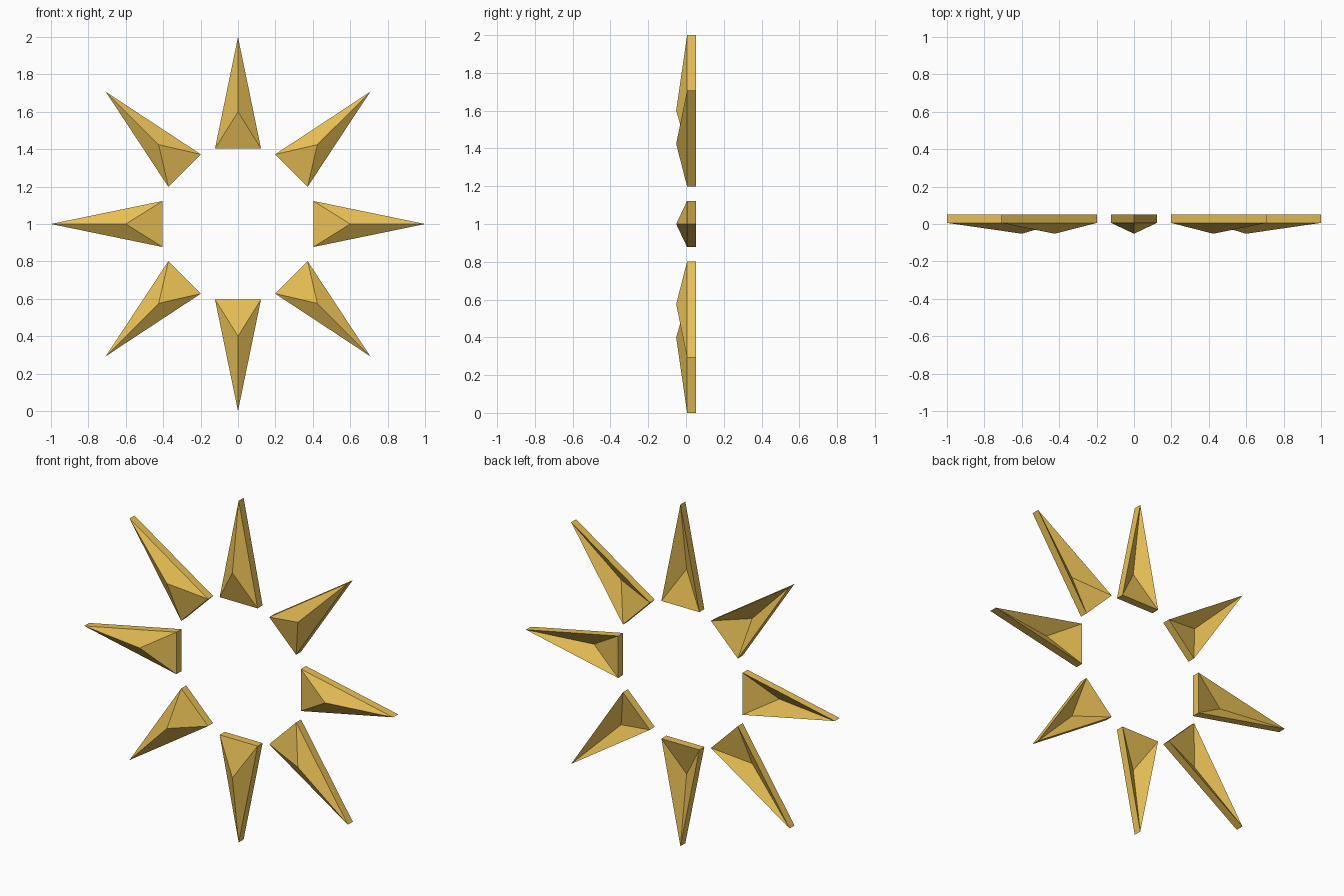
import bpy, bmesh, math
from mathutils import Matrix, Vector

if "Cube" in bpy.data.objects:
    bpy.data.objects.remove(bpy.data.objects["Cube"])

RIM_FRONT, RIM_BACK = 0.006, 0.052     # y of the ray's side walls
APEX_FRONT = -0.052                    # raised point on the front
THICK = RIM_BACK - RIM_FRONT

gold = bpy.data.materials.new("gold")
gold.diffuse_color = (0.80, 0.52, 0.09, 1)
gold.use_nodes = True
gold.node_tree.nodes["Principled BSDF"].inputs["Base Color"].default_value = gold.diffuse_color


def make_ray(index):
    """One faceted ray: a low three-sided pyramid shell extruded backwards."""
    bm = bmesh.new()
    outline = [(-0.123, 0.403), (0.123, 0.403), (0.0, 1.0)]
    rim = [bm.verts.new((x, RIM_FRONT, r)) for x, r in outline]
    apex = bm.verts.new((0, APEX_FRONT, 0.6))
    faces = [bm.faces.new((rim[i], rim[(i + 1) % 3], apex)) for i in range(3)]

    # hollow back parallel to the front, joined by straight side walls
    ext = bmesh.ops.extrude_face_region(bm, geom=faces, use_keep_orig=True)
    moved = [g for g in ext["geom"] if isinstance(g, bmesh.types.BMVert)]
    bmesh.ops.translate(bm, verts=moved, vec=Vector((0, THICK, 0)))
    bmesh.ops.recalc_face_normals(bm, faces=bm.faces)

    # turn about the centre of the burst
    turn = Matrix.Translation((0, 0, 1)) @ Matrix.Rotation(index * math.pi / 4, 4, 'Y')
    bm.transform(turn)
    mesh = bpy.data.meshes.new(f"ray_{index + 1}")
    bm.to_mesh(mesh)
    bm.free()
    mesh.materials.append(gold)
    obj = bpy.data.objects.new(f"ray_{index + 1}", mesh)
    bpy.context.collection.objects.link(obj)


# eight rays around the ring
for i in range(8):
    make_ray(i)
